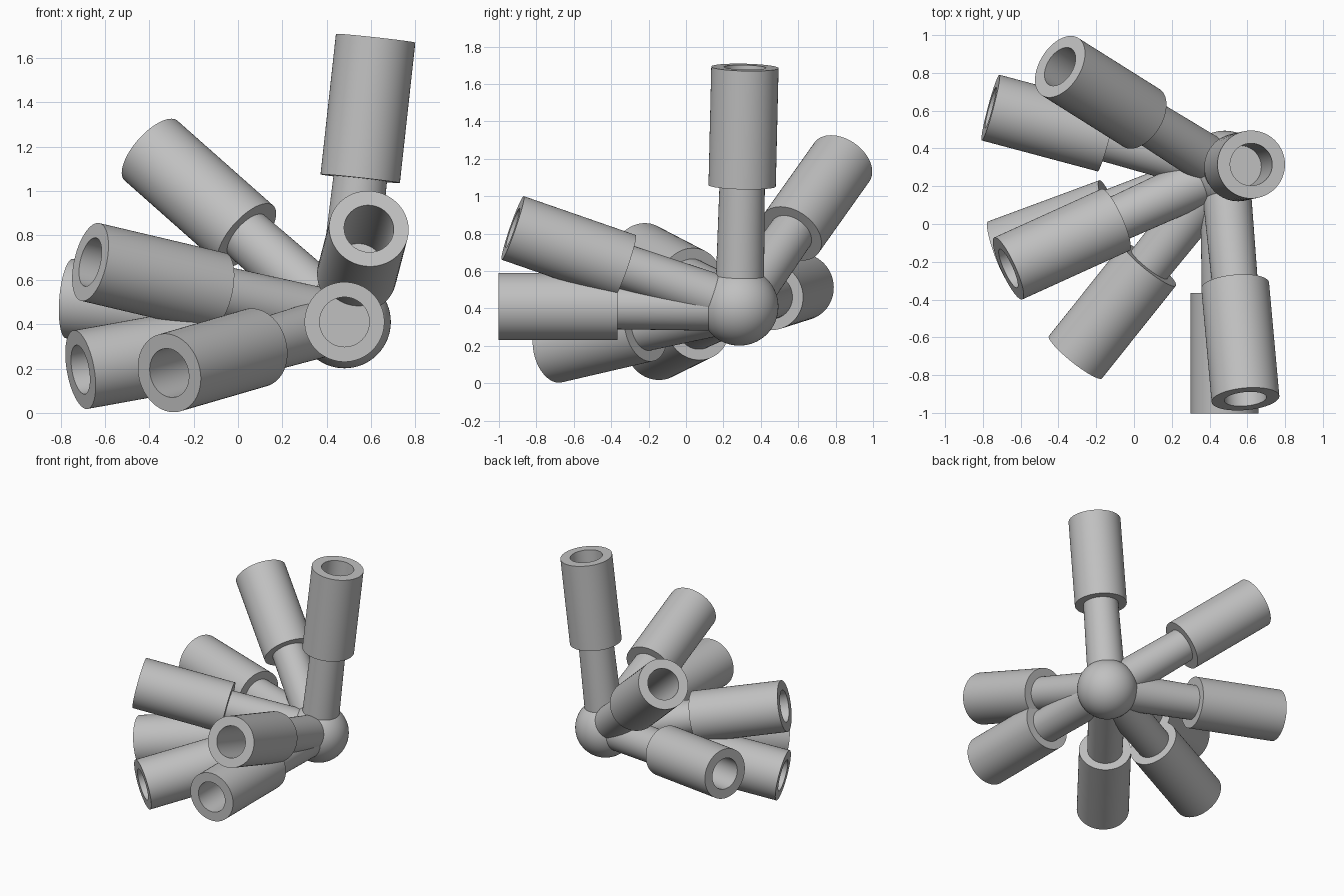
import bpy, bmesh, math
from mathutils import Vector

cube = bpy.data.objects.get("Cube")
if cube:
    bpy.data.objects.remove(cube, do_unlink=True)

HUB = Vector((0.48, 0.285, 0.41))
HUB_RADIUS = 0.209
REACH = 1.287      # hub centre to the open end of a sleeve
SLEEVE_START = 0.65
SOCKET_FLOOR = 0.757
SIDES = 64

grey = bpy.data.materials.new("grey")
grey.use_nodes = True
colour = (0.53, 0.53, 0.53, 1)
grey.diffuse_color = colour
grey.node_tree.nodes["Principled BSDF"].inputs["Base Color"].default_value = colour


def finish(name, bm):
    mesh = bpy.data.meshes.new(name)
    bmesh.ops.recalc_face_normals(bm, faces=bm.faces)
    bm.to_mesh(mesh)
    bm.free()
    mesh.materials.append(grey)
    obj = bpy.data.objects.new(name, mesh)
    bpy.context.collection.objects.link(obj)
    bpy.context.view_layer.objects.active = obj
    bpy.ops.object.select_all(action='DESELECT')
    obj.select_set(True)
    bpy.ops.object.shade_smooth_by_angle(angle=math.radians(35))
    return obj


def lathe(name, profile, direction):
    """Spin (radius, height) points around z, then aim the part out of the hub."""
    bm = bmesh.new()
    verts = [bm.verts.new((r, 0, h)) for r, h in profile]
    edges = [bm.edges.new(pair) for pair in zip(verts, verts[1:])]
    bmesh.ops.spin(bm, geom=verts + edges, cent=(0, 0, 0), axis=(0, 0, 1),
                   angle=math.tau, steps=SIDES)
    bmesh.ops.remove_doubles(bm, verts=bm.verts, dist=0.0001)
    obj = finish(name, bm)
    obj.rotation_mode = 'QUATERNION'
    obj.rotation_quaternion = direction.to_track_quat('Z', 'Y')
    obj.location = HUB


# Round hub joining all arms
bm = bmesh.new()
bmesh.ops.create_uvsphere(bm, u_segments=SIDES, v_segments=32, radius=HUB_RADIUS)
finish("hub", bm).location = HUB

# Slightly tapered rod, and a sleeve with a deep blind socket
ROD = [(0, 0), (0.131, 0), (0.121, SLEEVE_START + 0.02), (0, SLEEVE_START + 0.02)]
SLEEVE = [(0, SLEEVE_START), (0.18, SLEEVE_START), (0.18, REACH),
          (0.112, REACH), (0.112, SOCKET_FLOOR), (0, SOCKET_FLOOR)]

# Direction of each arm from the hub
ARMS = {
    "front": (0, -1, 0),
    "upright": (0.14, 0.03, 1.275),
    "front_raised": (0.11, -1.21, 0.42),
    "front_right_low": (-0.79, -0.99, -0.23),
    "right_low": (-1.19, -0.44, -0.215),
    "right_raised": (-1.145, -0.52, 0.27),
    "back_right": (-1.235, 0.33, 0.105),
    "back_raised": (-0.875, 0.55, 0.775),
}
for name, vector in ARMS.items():
    direction = Vector(vector).normalized()
    lathe(name + "_rod", ROD, direction)
    lathe(name + "_sleeve", SLEEVE, direction)
